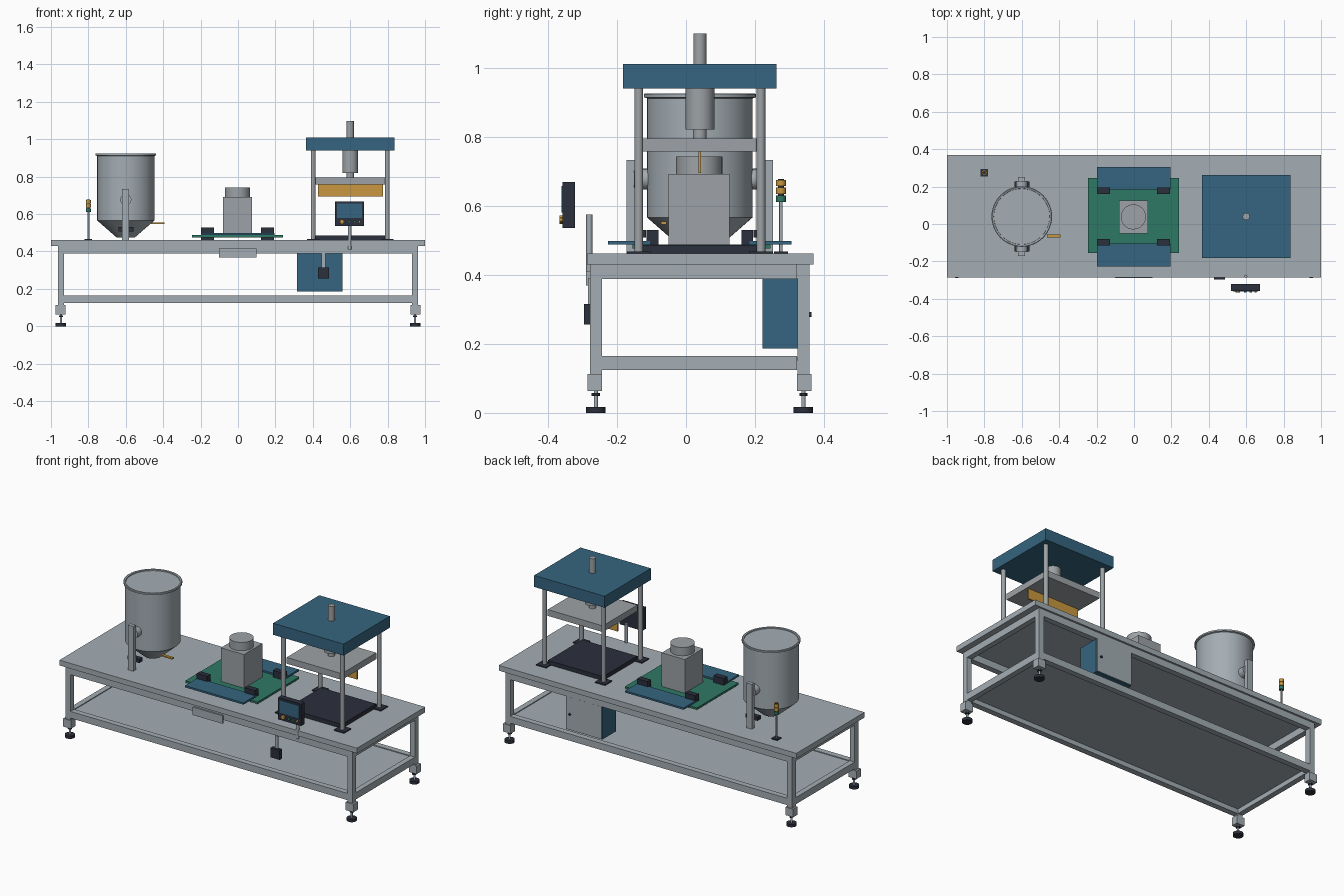
import bpy, bmesh, math
from mathutils import Matrix, Vector

if "Cube" in bpy.data.objects:
    bpy.data.objects.remove(bpy.data.objects["Cube"])


def material(name, rgb):
    m = bpy.data.materials.new(name)
    m.diffuse_color = (*rgb, 1)
    m.use_nodes = True
    m.node_tree.nodes["Principled BSDF"].inputs["Base Color"].default_value = m.diffuse_color
    return m


STEEL = material("brushed steel", (0.37, 0.42, 0.455))
GREY = material("machined grey", (0.34, 0.365, 0.385))
BLUE = material("machine blue", (0.036, 0.130, 0.215))
GREEN = material("plate green", (0.028, 0.190, 0.130))
DARK = material("dark rubber", (0.024, 0.029, 0.045))
AMBER = material("amber", (0.58, 0.31, 0.05))


def finish(name, bm, mat, smooth=False):
    mesh = bpy.data.meshes.new(name)
    bm.to_mesh(mesh)
    bm.free()
    mesh.materials.append(mat)
    ob = bpy.data.objects.new(name, mesh)
    bpy.context.collection.objects.link(ob)
    if smooth:
        bpy.ops.object.select_all(action='DESELECT')
        ob.select_set(True)
        bpy.context.view_layer.objects.active = ob
        bpy.ops.object.shade_smooth_by_angle(angle=math.radians(35))
    return ob


def box(name, x, y, z, mat):
    """Box from (low, high) ranges."""
    bm = bmesh.new()
    bmesh.ops.create_cube(bm, size=1)
    for v in bm.verts:
        v.co = Vector([(r[0] + r[1]) / 2 + c * (r[1] - r[0]) for r, c in zip((x, y, z), v.co)])
    return finish(name, bm, mat)


def tube(name, x, y, z0, z1, r, mat, r_low=None, sides=32):
    """Upright cylinder or cone frustum."""
    bm = bmesh.new()
    bmesh.ops.create_cone(bm, cap_ends=True, segments=sides, radius1=r_low or r, radius2=r,
                          depth=z1 - z0, matrix=Matrix.Translation((x, y, (z0 + z1) / 2)))
    return finish(name, bm, mat, True)


def tube_y(name, x, y0, y1, z, r, mat):
    """Cylinder lying along y."""
    bm = bmesh.new()
    mx = Matrix.Translation((x, (y0 + y1) / 2, z)) @ Matrix.Rotation(math.pi / 2, 4, 'X')
    bmesh.ops.create_cone(bm, cap_ends=True, segments=24, radius1=r, radius2=r,
                          depth=y1 - y0, matrix=mx)
    return finish(name, bm, mat, True)


def lathe(name, x, y, profile, mat, sides=48):
    """Spin an (r, z) profile about a vertical axis."""
    bm = bmesh.new()
    vs = [bm.verts.new((r, 0, z)) for r, z in profile]
    es = [bm.edges.new(p) for p in zip(vs, vs[1:])]
    bmesh.ops.spin(bm, geom=vs + es, cent=(0, 0, 0), axis=(0, 0, 1), angle=2 * math.pi, steps=sides)
    bmesh.ops.remove_doubles(bm, verts=bm.verts, dist=1e-5)
    bmesh.ops.recalc_face_normals(bm, faces=bm.faces)
    bmesh.ops.translate(bm, verts=bm.verts, vec=(x, y, 0))
    return finish(name, bm, mat, True)


def around(c, h):
    return (c - h, c + h)


TOP = 0.461   # table surface
CY = 0.04     # centre line of the stations

# Table top, shelf and frame
box("table_top", (-1, 1), (-0.286, 0.369), (0.429, TOP), STEEL)
box("lower_shelf", (-0.945, 0.945), (-0.26, 0.34), (0.152, 0.16), STEEL)
for z0, z1, level in ((0.388, 0.429, "upper"), (0.124, 0.165, "lower")):
    for y in (-0.261, 0.34):
        box(level + "_long_beam", (-0.932, 0.932), around(y, 0.0175), (z0, z1), STEEL)
    for x in (-0.947, 0.947):
        box(level + "_cross_beam", around(x, 0.0165), (-0.243, 0.322), (z0, z1), STEEL)

# Legs with levelling feet
for sx in (-1, 1):
    for y, sy in ((-0.261, -1), (0.34, 1)):
        x = 0.947 * sx
        box("leg", around(x, 0.0165), around(y, 0.0177), (0.064, 0.429), STEEL)
        box("leg_bracket", around(x + 0.002 * sx, 0.026), around(y + 0.003 * sy, 0.021), (0.064, 0.113), STEEL)
        tube("foot_stem", x, y, 0.015, 0.066, 0.006, STEEL, sides=16)
        tube("foot_nut", x, y, 0.049, 0.057, 0.012, DARK, sides=6)
        tube("foot_pad", x, y, 0, 0.017, 0.028, DARK)

# Front plate under the table edge
box("front_plate", (-0.102, 0.098), (-0.289, -0.278), (0.369, 0.417), STEEL)

# Hopper with lid, rim and cone
lathe("hopper", -0.6, CY, [(0, 0.476), (0.05, 0.476), (0.153, 0.566), (0.153, 0.911), (0.162, 0.914),
                           (0.162, 0.923), (0.158, 0.925), (0.150, 0.923), (0.149, 0.917), (0, 0.917)], STEEL)
for s in (-1, 1):
    box("hopper_post", (-0.619, -0.583), around(CY + 0.2 * s, 0.012), (TOP, 0.733), STEEL)
    tube_y("hopper_pivot", -0.6, *sorted((CY + 0.148 * s, CY + 0.19 * s)), 0.677, 0.03, STEEL)
    box("hopper_clamp", around(-0.6, 0.04), around(CY + 0.172 * s, 0.016), (0.508, 0.53), DARK)
box("valve_handle", (-0.466, -0.392), (-0.073, -0.056), (0.546, 0.554), AMBER)

# Signal tower
box("signal_base", around(-0.8, 0.02), around(0.275, 0.02), (TOP, 0.467), DARK)
tube("signal_pole", -0.8, 0.275, 0.467, 0.612, 0.005, STEEL, sides=16)
for z0, z1, mat in ((0.611, 0.63, GREEN), (0.634, 0.653, AMBER), (0.657, 0.675, AMBER)):
    tube("signal_lamp", -0.8, 0.275, z0, z1, 0.014, mat, sides=24)
tube("signal_core", -0.8, 0.275, 0.61, 0.677, 0.009, DARK, sides=16)

# Middle station: sliding plates, clamps and drive housing
box("green_plate", (-0.245, 0.24), (-0.155, 0.245), (0.476, 0.488), GREEN)
for s in (-1, 1):
    box("blue_plate", (-0.198, 0.195), around(CY + 0.205 * s, 0.061), (0.487, 0.498), BLUE)
    for x in (-0.163, 0.158):
        box("slide_clamp", around(x, 0.035), around(CY + 0.137 * s, 0.017), (TOP, 0.529), DARK)
box("drive_housing", (-0.08, 0.075), around(CY - 0.002, 0.088), (0.488, 0.692), GREY)
tube("drive_cap", -0.003, CY - 0.002, 0.692, 0.742, 0.067, GREY)

# Press: bed, columns, moving plate, cylinder and blade
PX = 0.6
box("press_bed", around(PX, 0.185), around(CY, 0.164), (TOP, 0.486), DARK)
for sx in (-1, 1):
    for sy in (-1, 1):
        x, y = PX + 0.198 * sx, CY + 0.177 * sy
        box("column_foot", around(x, 0.034), around(y, 0.034), (TOP, 0.467), DARK)
        tube("press_column", x, y, 0.467, 0.942, 0.0128, GREY, sides=24)
box("press_head", around(PX, 0.237), around(CY, 0.222), (0.94, 1.01), BLUE)
box("moving_plate", around(PX, 0.185), around(CY, 0.166), (0.757, 0.795), GREY)
box("blade", (0.428, 0.775), around(CY, 0.004), (0.695, 0.757), AMBER)
tube("press_cylinder", PX, CY, 0.821, 0.942, 0.042, GREY)
tube("press_rod", PX, CY, 0.794, 0.823, 0.02, GREY)
tube("press_top_rod", PX, CY, 1.009, 1.098, 0.019, GREY)

# Electrical cabinet at the back
box("cabinet", (0.315, 0.56), (0.222, 0.352), (0.187, 0.389), BLUE)
box("cabinet_door", (0.318, 0.557), (0.352, 0.358), (0.19, 0.388), STEEL)
tube_y("cabinet_latch", 0.53, 0.356, 0.364, 0.285, 0.007, DARK)

# Operator panel on its pole
tube("panel_pole", PX - 0.003, -0.28, 0.41, 0.574, 0.009, STEEL, sides=16)
box("operator_panel", (0.519, 0.674), (-0.357, -0.322), (0.535, 0.668), DARK)
box("panel_screen", (0.53, 0.663), (-0.361, -0.356), (0.58, 0.657), BLUE)
for x, r, mat in ((0.556, 0.012, AMBER), (0.595, 0.007, GREEN), (0.625, 0.007, GREEN), (0.65, 0.006, AMBER)):
    tube_y("panel_button", x, -0.367, -0.356, 0.559, r, mat)

# Hanging switch box
box("switch_hanger", around(0.457, 0.01), (-0.284, -0.276), (0.31, 0.39), STEEL)
box("switch_box", (0.427, 0.487), (-0.296, -0.274), (0.256, 0.315), DARK)
